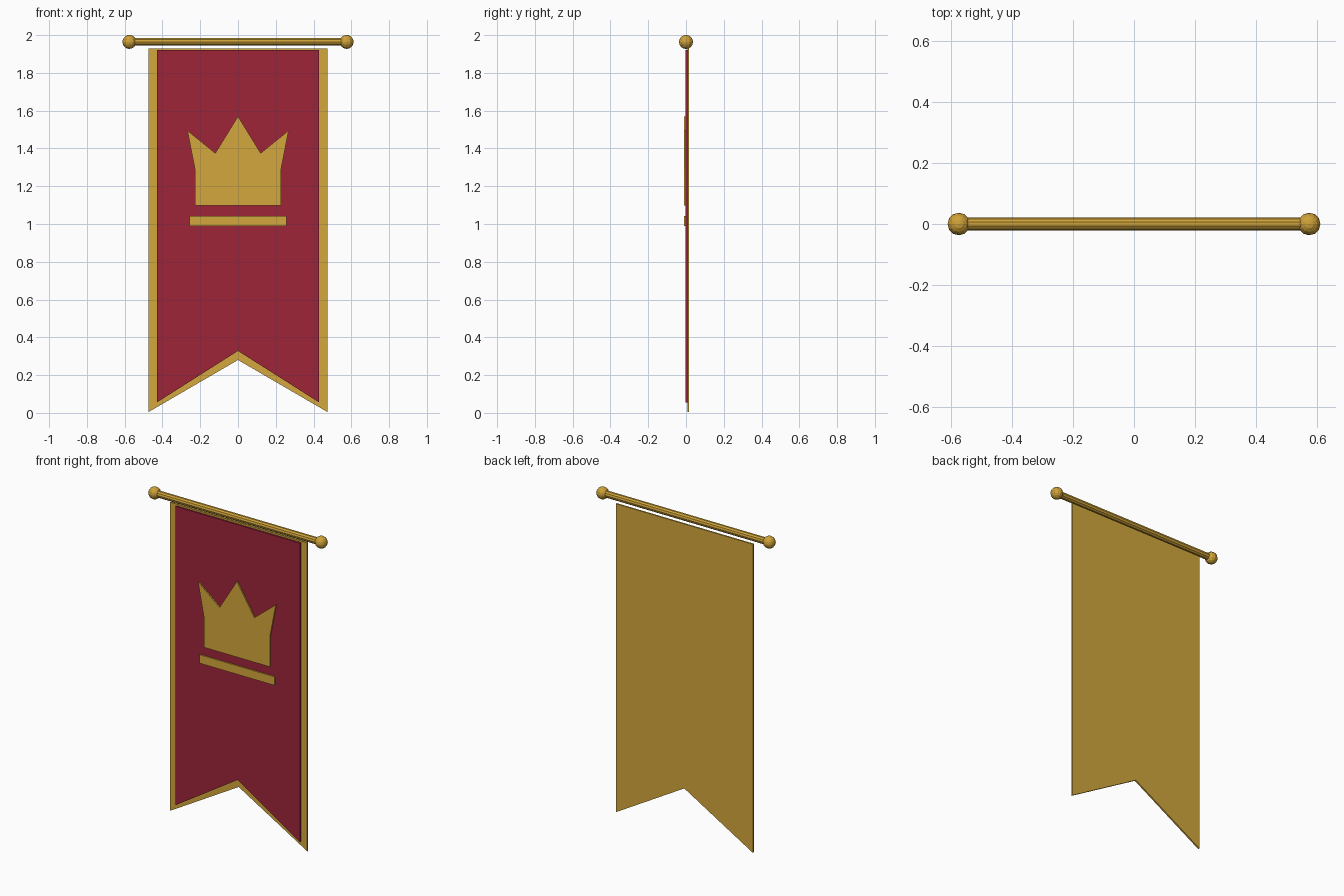
import bpy, bmesh, math

if "Cube" in bpy.data.objects:
    bpy.data.objects.remove(bpy.data.objects["Cube"])


def material(name, color):
    m = bpy.data.materials.new(name)
    m.diffuse_color = color
    m.use_nodes = True
    m.node_tree.nodes["Principled BSDF"].inputs["Base Color"].default_value = m.diffuse_color
    return m


GOLD = material("gold_cloth", (0.65, 0.39, 0.045, 1))
METAL = material("gold_metal", (0.62, 0.36, 0.04, 1))
RED = material("red_cloth", (0.34, 0.018, 0.04, 1))


def slab(name, profile, y0, y1, mat):
    """Extrude an (x, z) outline from y0 (front) to y1 (back)."""
    bm = bmesh.new()
    face = bm.faces.new([bm.verts.new((x, y0, z)) for x, z in profile])
    ext = bmesh.ops.extrude_face_region(bm, geom=[face])
    verts = [v for v in ext["geom"] if isinstance(v, bmesh.types.BMVert)]
    bmesh.ops.translate(bm, vec=(0, y1 - y0, 0), verts=verts)
    bmesh.ops.recalc_face_normals(bm, faces=bm.faces)
    me = bpy.data.meshes.new(name)
    bm.to_mesh(me)
    bm.free()
    me.materials.append(mat)
    ob = bpy.data.objects.new(name, me)
    bpy.context.collection.objects.link(ob)


def swallowtail(w, top, bottom, notch):
    return [(-w, top), (-w, bottom), (0, notch), (w, bottom), (w, top)]


# Cloth layers: gold backing shows as the border around the red field
slab("gold_border", swallowtail(0.473, 1.93, 0.005, 0.28), 0.007, 0.017, GOLD)
slab("red_field", swallowtail(0.43, 1.92, 0.055, 0.328), -0.003, 0.007, RED)

# Crown emblem, right half mirrored to the left
half = [(0.228, 1.097), (0.228, 1.29), (0.268, 1.495), (0.12, 1.375)]
crown = half + [(0, 1.57)] + [(-x, z) for x, z in reversed(half)]
slab("crown", crown, -0.011, -0.002, GOLD)
slab("crown_band", [(-0.258, 0.99), (0.258, 0.99), (0.258, 1.043), (-0.258, 1.043)],
     -0.011, -0.002, GOLD)

# Hanging rod with ball ends
ROD_Z = 1.964
bpy.ops.mesh.primitive_cylinder_add(vertices=10, radius=0.021, depth=1.15,
                                    location=(0, 0, ROD_Z), rotation=(0, math.pi / 2, 0))
rod = bpy.context.object
rod.name = "rod"
rod.data.materials.append(METAL)
for side, label in ((-1, "left"), (1, "right")):
    bpy.ops.mesh.primitive_uv_sphere_add(segments=12, ring_count=8, radius=0.037,
                                         location=(side * 0.575, 0, ROD_Z))
    ball = bpy.context.object
    ball.name = label + "_finial"
    ball.data.materials.append(METAL)
